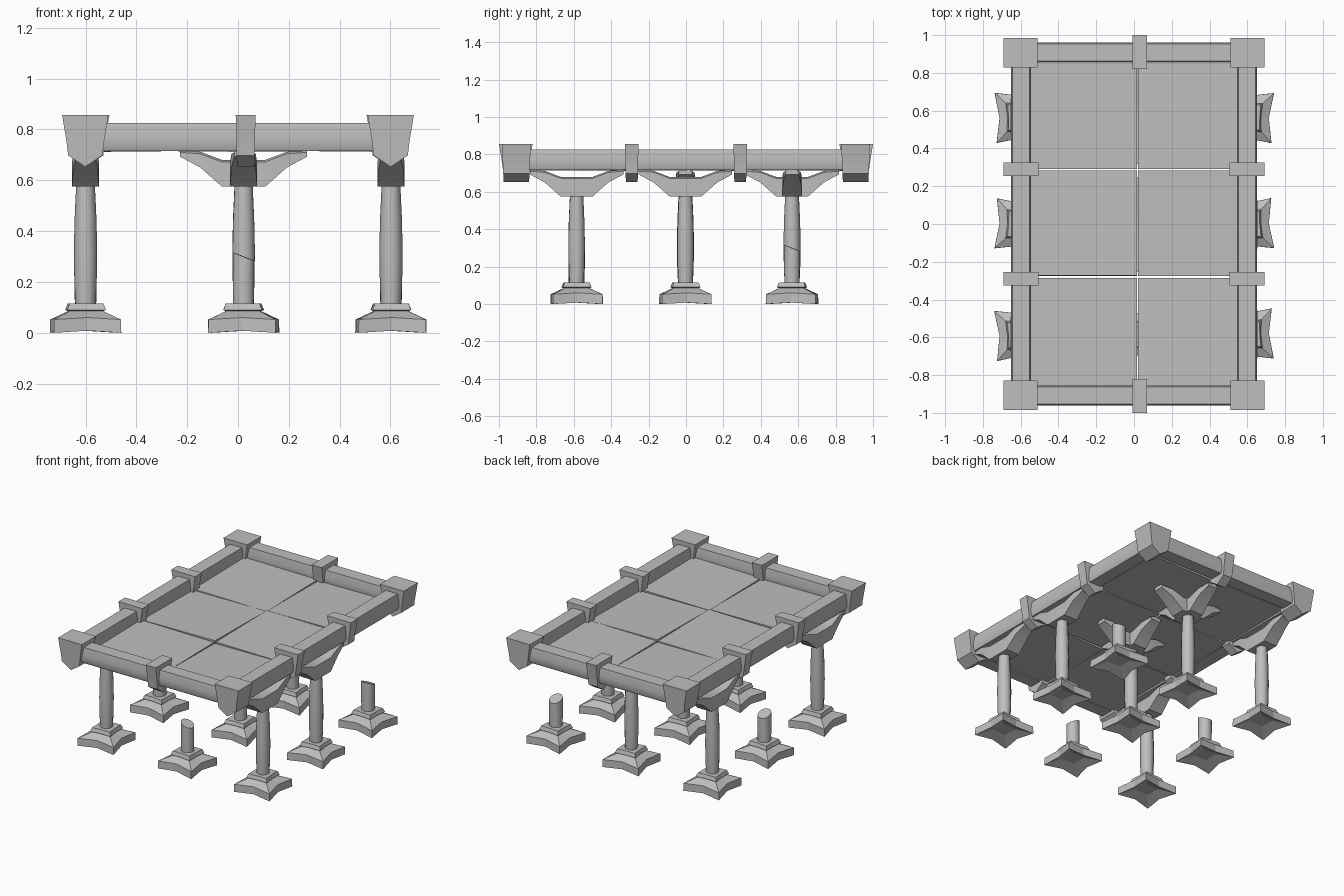
import bpy, bmesh, math
from mathutils import Matrix, Vector

if "Cube" in bpy.data.objects:
    bpy.data.objects.remove(bpy.data.objects["Cube"])

stone = bpy.data.materials.new("grey stone")
stone.diffuse_color = (0.52, 0.52, 0.52, 1)
stone.use_nodes = True
stone.node_tree.nodes["Principled BSDF"].inputs["Base Color"].default_value = stone.diffuse_color


def finish(name, bm, loc=(0, 0, 0), rot=(0, 0, 0), smooth=None):
    bmesh.ops.recalc_face_normals(bm, faces=bm.faces)
    me = bpy.data.meshes.new(name)
    bm.to_mesh(me)
    bm.free()
    me.materials.append(stone)
    ob = bpy.data.objects.new(name, me)
    ob.location, ob.rotation_euler = loc, rot
    bpy.context.collection.objects.link(ob)
    if smooth:
        bpy.ops.object.select_all(action='DESELECT')
        ob.select_set(True)
        bpy.context.view_layer.objects.active = ob
        bpy.ops.object.shade_smooth_by_angle(angle=math.radians(smooth))
    return ob


def loft(bm, rings):
    """Skin a list of equal-length point rings and cap both ends."""
    vs = [[bm.verts.new(p) for p in r] for r in rings]
    n = len(vs[0])
    for a, b in zip(vs, vs[1:]):
        for i in range(n):
            j = (i + 1) % n
            bm.faces.new((a[i], a[j], b[j], b[i]))
    bm.faces.new(vs[0])
    bm.faces.new(vs[-1])


def prism(bm, profile, half):
    """Extrude an (x, z) profile along y."""
    loft(bm, [[(x, s * half, z) for x, z in profile] for s in (-1, 1)])


def square(h, mid, z, zmid=None):
    """Eight-point square whose edge middles are pinched to mid."""
    zmid = z if zmid is None else zmid
    pts = []
    for i in range(4):
        a = i * math.pi / 2
        c, s = round(math.cos(a)), round(math.sin(a))
        pts.append((c * mid, s * mid, zmid))
        pts.append((h * (c - s), h * (s + c), z))
    return pts


# Flared plinth under each column, hollow underneath
def plinth(loc, turn):
    bm = bmesh.new()
    loft(bm, [square(.05, .05, .035), square(.133, .112, 0, .008),
              square(.132, .112, .052, .06), square(.066, .06, .085),
              square(.076, .07, .09), square(.066, .064, .116)])
    finish("plinth", bm, loc, (0, 0, turn))


# Swelling round shaft; broken ones end in a slanted cut
def shaft(loc, broken, turn):
    levels = [(.11, .040), (.2, .044), (.32, .046), (.45, .043), (.6, .036)]
    if broken:
        levels = [(.11, .042), (.2, .044), (.30, .044)]
    rings = []
    for k, (z, r) in enumerate(levels):
        cut = .4 if broken and k == len(levels) - 1 else 0
        rings.append([(r * math.cos(a), r * math.sin(a), z - cut * r * math.cos(a))
                      for a in [math.tau * (i + .5) / 10 for i in range(10)]])
    bm = bmesh.new()
    loft(bm, rings)
    finish("broken_shaft" if broken else "shaft", bm, loc, (0, 0, turn), 40)


# Bracket with two rising arms, built along x
def bracket(loc, turn):
    right = [(.085, .575), (.16, .645), (.25, .693), (.25, .718), (.18, .718), (.075, .678)]
    stations = [(-x, top, bot) for x, top, bot in
                [(.25, .718, .693), (.17, .712, .65), (.085, .68, .575)]]
    stations += [(-x, t, b) for x, t, b in reversed(stations)]
    rings = []
    for x, t, b in stations:
        w = .036 if abs(x) > .2 else .048 if abs(x) > .1 else .053
        rings.append([(x, -w, b), (x, w, b), (x, w, t - .008), (x, w * .6, t),
                      (x, -w * .6, t), (x, -w, t - .008)])
    bm = bmesh.new()
    loft(bm, rings)
    finish("bracket", bm, loc, (0, 0, turn), 25)


broken_spots = {(2, 2), (1, 0), (0, 1)}
for i, x in enumerate((-.6, .022, .602)):
    for j, y in enumerate((-.585, -.003, .567)):
        tilt = (.06, -.05, .04)[(i + j) % 3]
        broken = (i, j) in broken_spots
        plinth((x, y, 0), tilt)
        shaft((x, y, 0), broken, tilt if i == 1 else tilt + math.pi / 2)
        if not broken:
            bracket((x, y, 0), math.pi / 2)
            if i == 1:
                bracket((x, y, 0), 0)


# Bulged edge rails, built along y
def rail(name, loc, length, turn):
    prof = [(-.045, .716), (.045, .716), (.053, .735), (.054, .775), (.046, .825),
            (-.046, .825), (-.054, .775), (-.053, .735)]
    bm = bmesh.new()
    prism(bm, prof, length / 2)
    finish(name, bm, loc, (0, 0, turn), 35)


for s in (-1, 1):
    rail("side_rail", (s * .598, 0, 0), 1.72, 0)
    rail("end_rail", (.005, s * .908, 0), 1.08, math.pi / 2)


# Tapered blocks with a pointed underside, ridge along y
def clamp(name, loc, width, depth, turn=0):
    h = width / 2
    prof = [(0, .653), (h * .74, .698), (h * .8, .745), (h, .857),
            (-h, .857), (-h * .8, .745), (-h * .74, .698)]
    bm = bmesh.new()
    loft(bm, [[(x, s * depth / 2 * (.88 + .12 * (z - .653) / .204), z) for x, z in prof]
              for s in (-1, 1)])
    finish(name, bm, loc, (0, 0, turn))


for sx in (-1, 1):
    for sy in (-1, 1):
        clamp("corner_block", (sx * .601, sy * .907, 0), .182, .155)
        clamp("side_clamp", (sx * .598, sy * .29, 0), .184, .072)
for s in (-1, 1):
    clamp("end_clamp", (.03, s * .91, 0), .18, .078, math.pi / 2)

# Six slightly uneven floor slabs
for i, (x0, x1) in enumerate(((-.545, .016), (.022, .545))):
    for j, (y0, y1) in enumerate(((-.858, -.285), (-.274, .284), (.291, .85))):
        bm = bmesh.new()
        bmesh.ops.create_cube(bm, size=1, matrix=Matrix.Diagonal((x1 - x0, y1 - y0, .03, 1)))
        k = (-1) ** (i + j)
        finish("floor_slab", bm, ((x0 + x1) / 2, (y0 + y1) / 2, .733),
               (.012 * k, .01 * k, 0))
